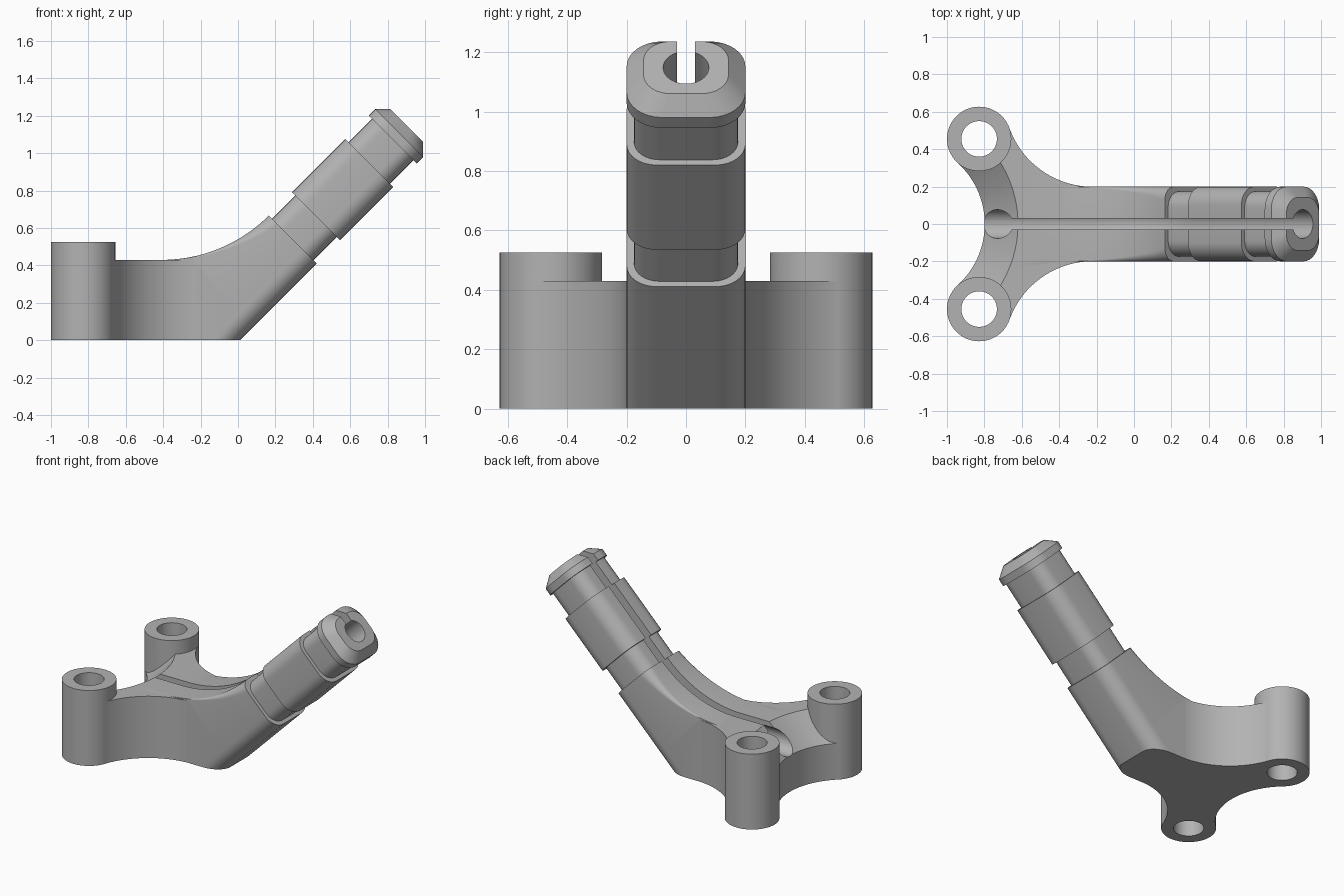
import bpy, bmesh
from math import sin, cos, pi, atan2, hypot, radians, sqrt
from mathutils import Vector

if "Cube" in bpy.data.objects:
    bpy.data.objects.remove(bpy.data.objects["Cube"])

grey = bpy.data.materials.new("plain grey")
grey.use_nodes = True
grey.diffuse_color = (0.45, 0.45, 0.45, 1)
grey.node_tree.nodes["Principled BSDF"].inputs["Base Color"].default_value = (0.45, 0.45, 0.45, 1)


def loft(name, rings):
    """Closed solid through rings that all have the same point count."""
    bm = bmesh.new()
    loops = [[bm.verts.new(p) for p in ring] for ring in rings]
    n = len(loops[0])
    for a, b in zip(loops, loops[1:]):
        for i in range(n):
            j = (i + 1) % n
            bm.faces.new((a[i], a[j], b[j], b[i]))
    bm.faces.new(loops[0])
    bm.faces.new(loops[-1])
    bmesh.ops.recalc_face_normals(bm, faces=bm.faces)
    mesh = bpy.data.meshes.new(name)
    bm.to_mesh(mesh)
    bm.free()
    mesh.materials.append(grey)
    ob = bpy.data.objects.new(name, mesh)
    bpy.context.collection.objects.link(ob)
    return ob


def circle(x, y, z, r, n=72):
    return [(x + r * cos(2 * pi * i / n), y + r * sin(2 * pi * i / n), z) for i in range(n)]


def cylinder(name, x, y, r, z0, z1):
    return loft(name, [circle(x, y, z0, r), circle(x, y, z1, r)])


def combine(ob, other, operation):
    mod = ob.modifiers.new(operation.lower(), "BOOLEAN")
    mod.operation, mod.object, mod.solver = operation, other, "EXACT"
    bpy.context.view_layer.objects.active = ob
    bpy.ops.object.modifier_apply(modifier=mod.name)
    bpy.data.objects.remove(other)


def arc(cx, cy, r, a0, a1, n):
    return [(cx + r * cos(a0 + (a1 - a0) * i / n), cy + r * sin(a0 + (a1 - a0) * i / n))
            for i in range(n + 1)]


def section(total, top, bottom, half, r_top, r_bottom):
    """Rounded section across the sloping neck: x + z = total, x - z from top to bottom."""
    ring = []
    lo, hi = top / sqrt(2), bottom / sqrt(2)
    corners = ((half, hi, r_bottom, 0), (-half, hi, r_bottom, 1),
               (-half, lo, r_top, 2), (half, lo, r_top, 3))
    for y, v, r, quarter in corners:
        cy = y - r if y > 0 else y + r
        cv = v - r if v == hi else v + r
        for py, pv in arc(cy, cv, r, quarter * pi / 2, (quarter + 1) * pi / 2, 8):
            diff = pv * sqrt(2)
            ring.append(((total + diff) / 2, py, (total - diff) / 2))
    return ring


# Neck: curved root, then stepped barrel and chamfered cap
TOP, BOTTOM, HALF = -0.502, 0.01, 0.2
rings = [section(-0.69 + 0.4295, -0.69 - 0.4295, BOTTOM, HALF, 0.0005, 0.1)]
for i in range(25):
    a = radians(45) * i / 24
    x, z = -0.408 + 0.81 * sin(a), 1.2397 - 0.81 * cos(a)
    rings.append(section(x + z, x - z, BOTTOM, HALF, 0.0005 + 0.07 * (i / 24) ** 2, 0.1))
end = x + z


def step(total, inset, r):
    d = inset * sqrt(2)
    rings.append(section(total, TOP + d, BOTTOM - d, HALF - inset, r, r))


for total, inset, r in ((end, 0.025, 0.085), (1.08, 0.025, 0.085), (1.08, 0, 0.1), (1.65, 0, 0.1),
                        (1.65, 0.025, 0.085), (1.9, 0.025, 0.085), (1.9, 0, 0.12),
                        (1.97, 0, 0.12), (2.05, 0.057, 0.09)):
    step(total, inset, r)
body = loft("bracket_body", rings)
combine(body, loft("floor_cutter", [[(x, y, z) for x, y in ((-2, -2), (2, -2), (2, 2), (-2, 2))]
                                    for z in (-1, 0)]), "DIFFERENCE")

# Forked base plate with concave sides
BX, BY, BR = -0.828, 0.455, 0.172
side_r, back_x = 0.474, -1.24
side_y = 0.199 + side_r
back_r = hypot(BX - back_x, BY) - BR
back_a = atan2(BY, BX - back_x)
side_a = atan2(BY - side_y, BX + 0.22)
upper = arc(-0.22, side_y, side_r, side_a, -pi / 2, 28)
plan = arc(back_x, 0, back_r, -back_a, back_a, 40) + [(BX, BY)] + upper
plan += [(x, -y) for x, y in reversed(upper)] + [(BX, -BY)]
combine(body, loft("base_plate", [[(x, y, z) for x, y in plan] for z in (0, 0.43)]), "UNION")

# Sloping scoop between the bosses
combine(body, loft("scoop_cutter", [circle(back_x, 0, z, back_r + z - 0.252, 144)
                                    for z in (0.23, 0.63)]), "DIFFERENCE")

# Cable path: level run, bend, then up the neck
path = [Vector((-1.2, 0, 0.325))]
bend_r, bend_x = 0.7, -0.211
for i in range(17):
    a = radians(45) * i / 16
    path.append(Vector((bend_x + bend_r * sin(a), 0, 0.325 + bend_r * (1 - cos(a)))))
path.append(path[-1] + Vector((1.2, 0, 1.2)))
bore = []
for i, p in enumerate(path):
    a = radians(45) * min(max(i - 1, 0), 16) / 16
    up = Vector((-sin(a), 0, cos(a)))
    bore.append([p + 0.077 * (up * sin(t * pi / 20) + Vector((0, cos(t * pi / 20), 0)))
                 for t in range(40)])
combine(body, loft("bore_cutter", bore), "DIFFERENCE")
outline = [(p.x, p.z) for p in path] + [(path[-1].x, 2.5), (-1.2, 2.5)]
combine(body, loft("slot_cutter", [[(x, y, z) for x, z in outline] for y in (-0.03, 0.03)]),
        "DIFFERENCE")

# Drilled bosses
for s in (1, -1):
    combine(body, cylinder("boss", BX, s * BY, BR, 0, 0.525), "UNION")
    combine(body, cylinder("hole_cutter", BX, s * BY, 0.095, -0.5, 1), "DIFFERENCE")

bpy.ops.object.select_all(action="DESELECT")
body.select_set(True)
bpy.context.view_layer.objects.active = body
bpy.ops.object.shade_smooth_by_angle(angle=radians(25))
